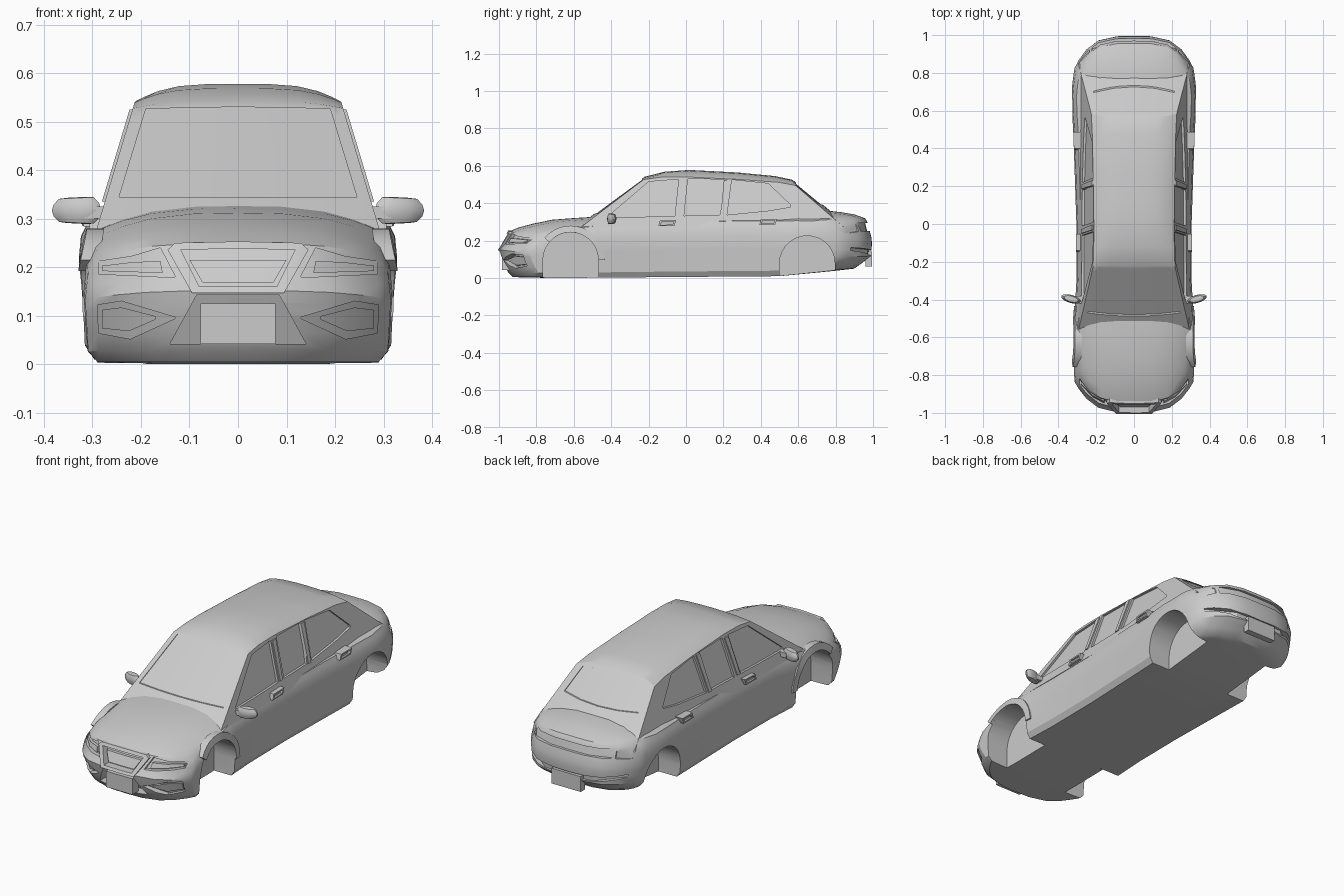
import bpy, bmesh
from math import cos, sin, radians, pi
from mathutils import Vector

cube = bpy.data.objects.get("Cube")
if cube:
    bpy.data.objects.remove(cube)

paint = bpy.data.materials.new("grey_paint")
paint.use_nodes = True
GREY = (0.6, 0.6, 0.6, 1)
paint.diffuse_color = GREY
paint.node_tree.nodes["Principled BSDF"].inputs["Base Color"].default_value = GREY


def curve(*pts):
    """Piecewise linear function through the given points."""
    def f(t):
        if t <= pts[0][0]:
            return pts[0][1]
        for (a, p), (b, q) in zip(pts, pts[1:]):
            if t <= b:
                return p + (q - p) * (t - a) / (b - a)
        return pts[-1][1]
    return f


def make(name, bm):
    bmesh.ops.remove_doubles(bm, verts=bm.verts, dist=1e-5)
    bmesh.ops.recalc_face_normals(bm, faces=bm.faces)
    me = bpy.data.meshes.new(name)
    bm.to_mesh(me)
    bm.free()
    me.materials.append(paint)
    ob = bpy.data.objects.new(name, me)
    bpy.context.collection.objects.link(ob)
    return ob


def shell(name, us, vs, ws, place):
    """Surface of a gridded box, each grid point moved by place(u, v, w)."""
    bm = bmesh.new()
    dims = (us, vs, ws)
    for fixed in range(3):
        a, b = [k for k in range(3) if k != fixed]
        for end in (dims[fixed][0], dims[fixed][-1]):
            grid = []
            for p in dims[a]:
                row = []
                for q in dims[b]:
                    c = [0, 0, 0]
                    c[fixed], c[a], c[b] = end, p, q
                    row.append(bm.verts.new(place(*c)))
                grid.append(row)
            for r, s in zip(grid, grid[1:]):
                for i in range(len(r) - 1):
                    bm.faces.new((r[i], r[i + 1], s[i + 1], s[i]))
    return make(name, bm)


def slab(name, top, bottom, surf, lo, hi, axis="y", flip=1):
    """Solid between two outline edges, offset lo..hi from a surface."""
    bm = bmesh.new()

    def vert(p, off):
        d = surf(*p) + off
        return bm.verts.new((p[0] * flip, d, p[1]) if axis == "y" else (d * flip, p[0], p[1]))
    rows = [[vert(p, o) for p in edge] for edge, o in
            ((top, lo), (bottom, lo), (bottom, hi), (top, hi))]
    for r, s in zip(rows, rows[1:] + rows[:1]):
        for i in range(len(r) - 1):
            bm.faces.new((r[i], r[i + 1], s[i + 1], s[i]))
    for e in (0, -1):
        bm.faces.new([r[e] for r in rows])
    bmesh.ops.remove_doubles(bm, verts=bm.verts, dist=1e-5)
    return make(name, bm)


def cut(target, cutter):
    mod = target.modifiers.new("cut", "BOOLEAN")
    mod.operation, mod.solver, mod.object = "DIFFERENCE", "EXACT", cutter
    bpy.context.view_layer.update()
    deps = bpy.context.evaluated_depsgraph_get()
    me = bpy.data.meshes.new_from_object(target.evaluated_get(deps))
    target.modifiers.clear()
    target.data = me
    bpy.data.objects.remove(cutter)


# Lower body
U = [-1, -.93, -.8, -.6, -.3, 0, .3, .6, .8, .93, 1]
V = [-1, -.95, -.87, -.75, -.6, -.47, -.3, 0, .3, .5, .65, .8, .88, .95, 1]
W = [0, .1, .25, .4, .5, .6, .72, .85, .94, 1]
width = curve((-1, .315), (-.6, .327), (-.45, .312), (-.3, .305), (0, .305),
              (.45, .32), (.75, .333), (.9, .325), (1, .315))
floor = curve((-1, .005), (-.75, 0), (.5, .01), (.85, .035), (1, .05))
deck = curve((-1, .25), (-.93, .28), (-.75, .312), (-.5, .328), (.5, .35), (.77, .363), (.94, .345), (1, .32))
drop = curve((-1, .03), (-.8, .055), (-.5, .05), (-.3, .04), (.3, .04), (.8, .055), (1, .02))
tuck = curve((0, .92), (.1, .98), (.6, 1), (.85, .98), (1, .92))
nose = curve((0, .08), (.03, .05), (.08, .02), (.15, 0), (.17, .02), (.25, .055), (.28, .07))
tail = curve((.03, .13), (.1, .03), (.12, .01), (.2, .005), (.3, .03), (.345, .06))


def front_y(x, z):
    return -1 + .16 * min(abs(x) / .31, 1) ** 3.5 + nose(z)


def rear_y(x, z):
    return 1 - .17 * min(abs(x) / .315, 1) ** 4 - tail(z)


def body_point(u, v, w):
    top = deck(v) - drop(v) * abs(u) ** 3
    z = floor(v) + (top - floor(v)) * w
    x = u * width(v) * tuck(w)
    t = max(0, abs(v) - .5) / .5
    y = v + t * (front_y(u * .31, z) + 1 if v < 0 else rear_y(u * .315, z) - 1)
    return x, y, z


body = shell("body", U, V, W, body_point)

# Cabin
roof = curve((-.22, .542), (-.14, .569), (0, .578), (.29, .565), (.5, .545), (.57, .525))
edge = curve((-.22, .015), (-.1, .037), (.4, .037), (.57, .03))


def cabin_side(y, z):
    return .285 - .3 * (z - .3)


def windscreen(x, z):
    return -.59 + (z - .27) * 1.36 + .3 * x * x


def rear_glass(x, z):
    return .88 - (z - .27) * 1.216 - .4 * x * x


def cabin_point(u, v, w):
    y = -.22 + .79 * v
    z = .27 + (roof(y) - edge(y) * u ** 4 - .27) * w
    x = u * cabin_side(0, z)
    y0, y1 = windscreen(x, z), rear_glass(x, z)
    return x, y0 + (y1 - y0) * v, z


cabin = shell("cabin", U, [0, .1, .28, .45, .65, .91, 1], [0, .25, .5, .75, .92, 1], cabin_point)

# Wheel wells and front arch lips
def arch(cy, cz, r, a0=180, a1=0, n=14):
    return [(cy + r * cos(radians(a0 + (a1 - a0) * i / n)),
             cz + r * sin(radians(a0 + (a1 - a0) * i / n))) for i in range(n + 1)]


for side in (1, -1):
    for cy, cz in ((-.617, .097), (.648, .078)):
        rim = arch(cy, cz, .148)
        cut(body, slab("well", rim, [(y, -.1) for y, z in rim], lambda y, z: .19, 0, .3, "x", side))
    slab("arch_lip", arch(-.617, .097, .183, 140), arch(-.617, .097, .148, 140),
         lambda y, z: width(y) - .25 * max(0, z - .2), -.03, .006, "x", side)

# Side windows, each as matching top and bottom edges
WINDOWS = [
    ([(-.41, .335), (-.2, .515), (-.04, .528)], [(-.41, .325), (-.2, .328), (-.06, .332)]),
    ([(.01, .53), (.22, .527)], [(-.01, .333), (.18, .337)]),
    ([(.245, .525), (.44, .505), (.56, .39)], [(.22, .338), (.44, .36), (.56, .38)]),
]
for side in (1, -1):
    for top, bottom in WINDOWS:
        cut(cabin, slab("window", top, bottom, cabin_side, -.012, .1, "x", side))
    # Pillar trims
    for y in (-.02, .215):
        slab("pillar_trim", [(y - .012, .525), (y + .016, .525)],
             [(y - .03, .335), (y - .008, .335)], cabin_side, -.01, .006, "x", side)

# Front and rear glass recesses
xs = [-1, -.5, 0, .5, 1]
cut(cabin, slab("glass", [(x * .19, .53 - .004 * x * x) for x in xs],
                [(x * .245, .345) for x in xs], windscreen, -.1, .008))
cut(cabin, slab("glass", [(x * .185, .512 - .015 * x * x) for x in xs],
                [(x * .215, .39 + .01 * x * x) for x in xs], rear_glass, -.008, .1))

# Headlights, side vents and tail lights
LAMP = ([(.13, .182), (.16, .24), (.22, .222), (.288, .212)],
        [(.13, .18), (.16, .18), (.22, .183), (.288, .186)])
LENS = ([(.16, .213), (.22, .21), (.28, .203)], [(.155, .188), (.22, .19), (.28, .192)])
VENT = ([(.13, .097), (.24, .13), (.29, .122)], [(.13, .094), (.222, .052), (.287, .064)])
VENT_FIN = ([(.17, .099), (.24, .117), (.28, .112)], [(.17, .092), (.225, .068), (.28, .074)])
TAIL = ([(.235, .285), (.28, .297), (.335, .295)], [(.235, .25), (.28, .24), (.335, .245)])
for side in (1, -1):
    cut(body, slab("lamp", *LAMP, front_y, -.2, .025, flip=side))
    slab("headlight_lens", *LENS, front_y, .008, .04, flip=side)
    cut(body, slab("vent", *VENT, front_y, -.2, .028, flip=side))
    slab("vent_insert", *VENT_FIN, front_y, .014, .04, flip=side)
    cut(body, slab("lamp", *TAIL, rear_y, -.014, .2, flip=side))

# Grille surround and lower intake
surround = slab("grille_surround", [(-.145, .236), (-.13, .25), (0, .253), (.13, .25), (.145, .236)],
                [(-.143, .232), (-.095, .147), (0, .147), (.095, .147), (.143, .232)],
                front_y, -.008, .04)
INNER = ([(-.118, .236), (0, .238), (.118, .236)], [(-.08, .16), (0, .16), (.08, .16)])
cut(surround, slab("hole", *INNER, front_y, -.2, .2))
cut(body, slab("hole", *INNER, front_y, -.2, .03))
slab("grille_panel", [(-.1, .215), (0, .215), (.1, .215)],
     [(-.073, .168), (0, .168), (.073, .168)], front_y, .012, .04)
cut(body, slab("intake", [(-.085, .143), (0, .143), (.085, .143)],
               [(-.14, .042), (0, .042), (.14, .042)], front_y, -.2, .05))
slab("front_plate", [(-.077, .125), (.077, .125)], [(-.077, .042), (.077, .042)],
     lambda x, z: -.985, 0, .05)

# Boot panel, rear bumper groove and rear plate
cut(body, slab("panel", [(x * .225, .295) for x in xs], [(x * .22, .252) for x in xs],
               rear_y, -.014, .2))
cut(body, slab("groove", [(x * .28, .148 + .015 * x * x) for x in xs],
               [(x * .28, .118 + .03 * x * x) for x in xs], rear_y, -.014, .2))
slab("rear_plate", [(-.085, .142), (.085, .142)], [(-.085, .062), (.085, .062)],
     lambda x, z: .99, -.03, .004)

# Door handles and mirrors
for side in (1, -1):
    for y, z in ((-.1, .293), (.44, .3)):
        handle = slab("door_handle", [(y - .04, z + .014), (y + .048, z + .017)],
                      [(y - .048, z - .016), (y + .037, z - .014)],
                      lambda y, z: width(y) * .95, -.03, .016, "x", side)
        cut(handle, slab("slot", [(y - .03, z + .007), (y + .035, z + .009)],
                         [(y - .036, z - .009), (y + .027, z - .007)],
                         lambda y, z: width(y) * .95, .006, .1, "x", side))
    bm = bmesh.new()
    bmesh.ops.create_uvsphere(bm, u_segments=14, v_segments=8, radius=1)
    for v in bm.verts:
        x, y, z = v.co
        z = max(-.75, min(.75, z))
        v.co = (side * (.333 + .052 * x), -.397 + .022 * y + .012 * x, .317 + .036 * z * (1 - .1 * x))
    make("mirror", bm)
    slab("mirror_stalk", [(-.42, .325), (-.38, .325)], [(-.42, .3), (-.38, .3)],
         lambda y, z: .27, -.02, .045, "x", side)

for ob in bpy.context.scene.objects:
    ob.select_set(ob.type == "MESH")
bpy.context.view_layer.objects.active = body
bpy.ops.object.shade_smooth_by_angle(angle=radians(28))
